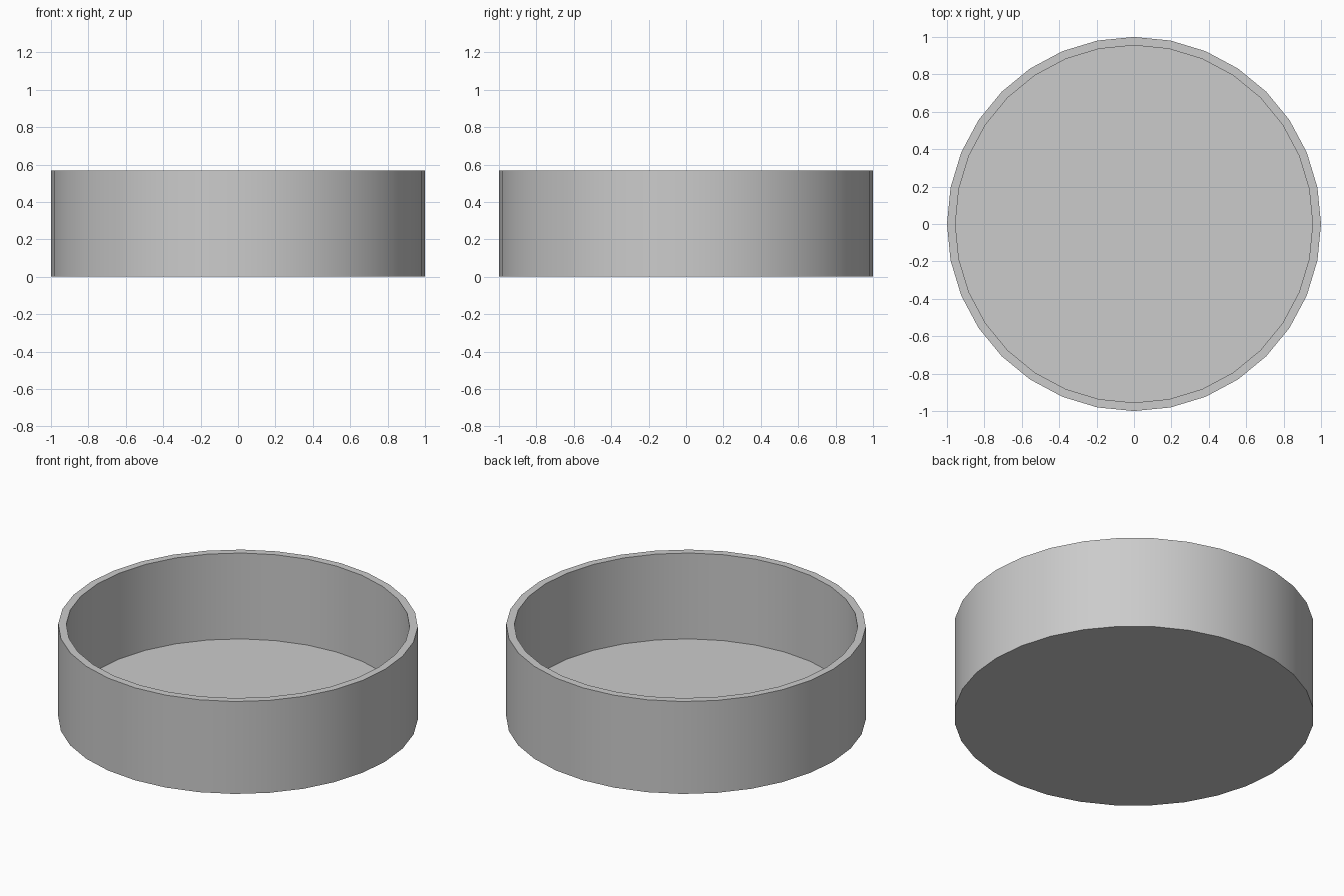
import bpy, bmesh, math

if "Cube" in bpy.data.objects:
    bpy.data.objects.remove(bpy.data.objects["Cube"])

SIDES = 32
HEIGHT, FLOOR = 0.567, 0.04
OUTER, INNER = 1.0, 0.955


def ring(bm, radius, z):
    return [bm.verts.new((radius * math.cos(2 * math.pi * i / SIDES),
                          radius * math.sin(2 * math.pi * i / SIDES), z))
            for i in range(SIDES)]


# Round open tray: outer wall, flat rim, inner wall
bm = bmesh.new()
profile = [(OUTER, 0), (OUTER, HEIGHT), (INNER, HEIGHT), (INNER, FLOOR)]
rings = [ring(bm, r, z) for r, z in profile]
for a, b in zip(rings, rings[1:]):
    for i in range(SIDES):
        j = (i + 1) % SIDES
        bm.faces.new((a[i], a[j], b[j], b[i]))

# Underside and inside floor
bm.faces.new(rings[0][::-1])
bm.faces.new(rings[-1])

mesh = bpy.data.meshes.new("round_tray")
bm.to_mesh(mesh)
bm.free()
tray = bpy.data.objects.new("round_tray", mesh)
bpy.context.collection.objects.link(tray)

# Smooth walls with crisp rim and floor edges
bpy.context.view_layer.objects.active = tray
tray.select_set(True)
bpy.ops.object.shade_smooth_by_angle(angle=math.radians(30))
